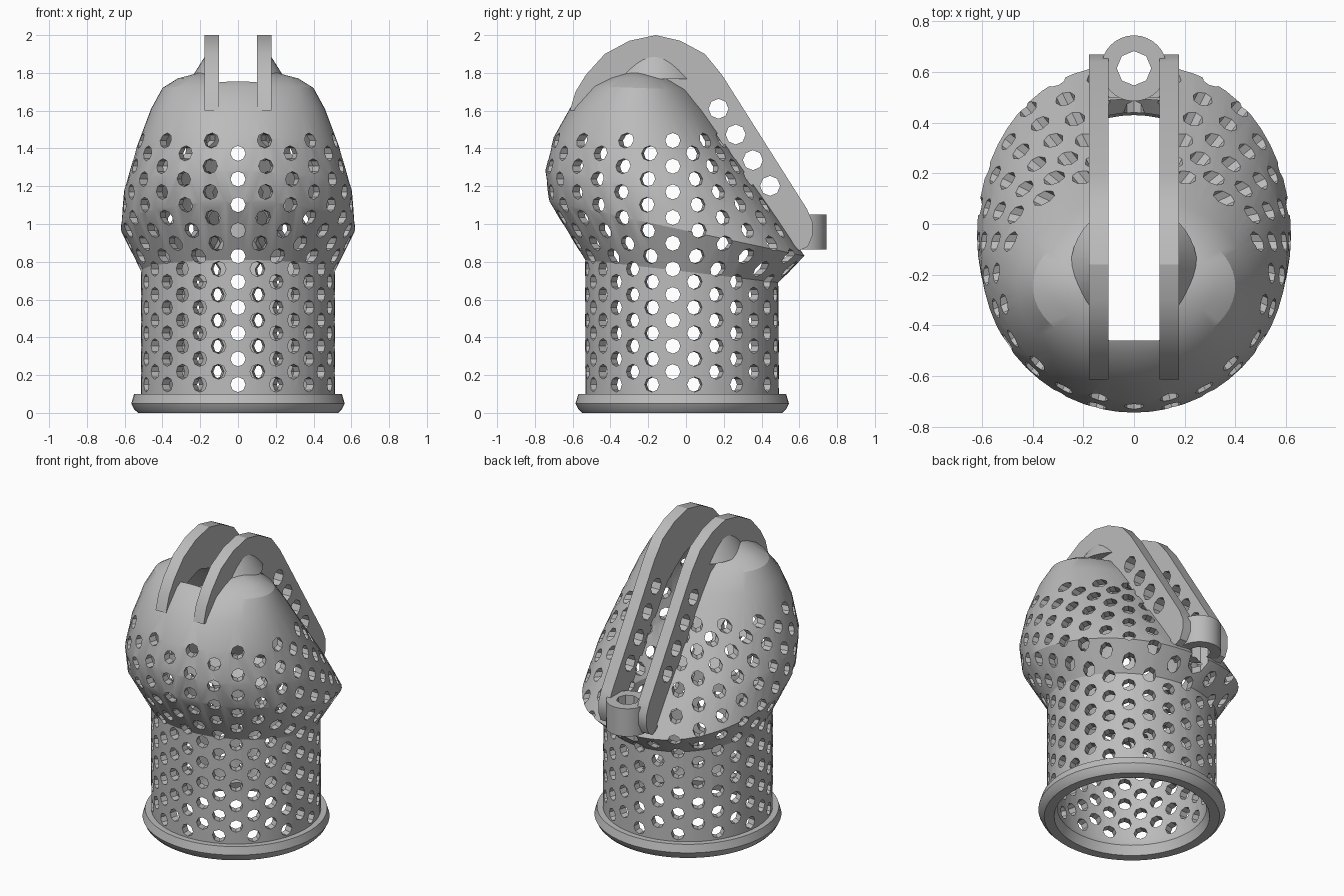
import bpy, bmesh, math
from mathutils import Matrix, Vector

if "Cube" in bpy.data.objects:
    bpy.data.objects.remove(bpy.data.objects["Cube"], do_unlink=True)

grey = bpy.data.materials.new("plain_grey")
grey.use_nodes = True
colour = (0.5, 0.5, 0.5, 1)
grey.diffuse_color = colour
grey.node_tree.nodes["Principled BSDF"].inputs["Base Color"].default_value = colour


def make(name, bm):
    bmesh.ops.recalc_face_normals(bm, faces=bm.faces)
    mesh = bpy.data.meshes.new(name)
    bm.to_mesh(mesh)
    bm.free()
    mesh.materials.append(grey)
    ob = bpy.data.objects.new(name, mesh)
    bpy.context.collection.objects.link(ob)
    return ob


def activate(ob):
    bpy.ops.object.select_all(action='DESELECT')
    ob.select_set(True)
    bpy.context.view_layer.objects.active = ob


def cut(ob, cutter):
    mod = ob.modifiers.new("cut", 'BOOLEAN')
    mod.operation = 'DIFFERENCE'
    mod.solver = 'EXACT'
    mod.object = cutter
    activate(ob)
    bpy.ops.object.modifier_apply(modifier=mod.name)


def smooth(ob):
    activate(ob)
    bpy.ops.object.shade_smooth_by_angle(angle=math.radians(25))


def rod(bm, radius, start, end, sides=8, end_radius=None):
    start, end = Vector(start), Vector(end)
    axis = end - start
    turn = axis.to_track_quat('Z', 'Y').to_matrix().to_4x4()
    top = radius if end_radius is None else end_radius
    bmesh.ops.create_cone(bm, cap_ends=True, segments=sides, radius1=radius, radius2=top,
                          depth=axis.length, matrix=Matrix.Translation((start + end) / 2) @ turn)


def loft(bm, rings, n=56):
    # each ring: front y, front z, back y, back z, half width, back fullness
    loops = []
    for fy, fz, by, bz, w, full in rings:
        loop = []
        for i in range(n):
            a = math.tau * i / n
            s, c = math.sin(a), math.cos(a)
            if c < 0:
                s = math.copysign(abs(s) ** full, s)
            t = (1 - c) / 2
            loop.append(bm.verts.new((w * s, fy + (by - fy) * t, fz + (bz - fz) * t)))
        loops.append(loop)
    for lo, hi in zip(loops, loops[1:]):
        for i in range(n):
            j = (i + 1) % n
            bm.faces.new((lo[i], lo[j], hi[j], hi[i]))
    bm.faces.new(loops[0])
    bm.faces.new(loops[-1])


def circle(r, z, cy=-0.02):
    return (cy - r, z, cy + r, z, r, 1)


# Hollow body: neck tube, base flange and tilted domed head in one shell
neck = (-0.535, 0.81, 0.49, 0.69, 0.513, 1)
head = [
    (-0.725, 1.12, 0.63, 0.83, 0.62, 0.85),
    (-0.745, 1.28, 0.47, 1.07, 0.603, 0.87),
    (-0.70, 1.46, 0.27, 1.36, 0.535, 0.9),
    (-0.61, 1.62, 0.11, 1.60, 0.46, 1),
    (-0.51, 1.73, 0.02, 1.71, 0.40, 1),
    (-0.42, 1.775, -0.07, 1.765, 0.32, 1),
    (-0.33, 1.805, -0.17, 1.80, 0.20, 1),
]


def inset(ring, d=0.05, drop=0.0):
    fy, fz, by, bz, w, full = ring
    return (fy + d, fz - drop, by - d, bz - drop, w - d, full)


inner = [inset(r, drop=0.05 if r[1] > 1.65 else 0.01) for r in reversed(head)]
rings = inner + [inset(neck)]
rings += [circle(r, z) for r, z in ((0.463, 0.1), (0.45, 0.06), (0.47, 0.0), (0.53, 0.0), (0.55, 0.02),
                                    (0.565, 0.05), (0.55, 0.1), (0.513, 0.1))]
rings += [neck] + head
bm = bmesh.new()
loft(bm, rings)
body = make("perforated_body", bm)

# Staggered round perforations, radiating from the body axis
bm = bmesh.new()
COLUMNS, AXIS_Y = 28, -0.07
for k in range(COLUMNS):
    a = math.tau * k / COLUMNS
    d = Vector((math.sin(a), -math.cos(a), 0))
    for row in range(10):
        base = Vector((0, AXIS_Y, 0.15 + 0.136 * row + 0.068 * (k % 2)))
        rod(bm, 0.04, base + d * 0.19, base + d * 0.95)
holes = make("perforation_cutter", bm)

# Slot between the two ribs
bm = bmesh.new()
bmesh.ops.create_cube(bm, size=1, matrix=Matrix.Translation((0, 0.02, 1.6)) @ Matrix.Diagonal((0.205, 0.96, 1.3, 1)))
slot = make("slot_cutter", bm)

# Bore under the eyelet
bm = bmesh.new()
rod(bm, 0.068, (0, 0.615, 0.6), (0, 0.615, 1.2))
bore = make("bore_cutter", bm)

# Conical boss on the crown
bm = bmesh.new()
rod(bm, 0.25, (0, -0.17, 1.767), (0, -0.17, 1.96), 40, 0.13)
boss = make("crown_boss", bm)

for cutter in (holes, slot, bore):
    cut(body, cutter)
cut(boss, slot)

# Pair of curved ribs with a row of holes
outline = [(-0.615, 1.6), (-0.585, 1.7), (-0.53, 1.79), (-0.43, 1.90), (-0.30, 1.97), (-0.16, 2.0),
           (-0.03, 1.97), (0.10, 1.90), (0.19, 1.79), (0.64, 1.08), (0.67, 1.01), (0.67, 0.94),
           (0.645, 0.88), (0.60, 0.86), (0.55, 0.90), (0.06, 1.62), (-0.04, 1.71), (-0.25, 1.765),
           (-0.46, 1.73), (-0.58, 1.6)]
bm = bmesh.new()
for i in range(4):
    y, z = 0.172 + 0.091 * i, 1.61 - 0.136 * i
    rod(bm, 0.053, (-0.3, y, z), (0.3, y, z))
rib_holes = make("rib_hole_cutter", bm)

ribs = []
for side, x in (("left", 0.1), ("right", -0.177)):
    bm = bmesh.new()
    face = bm.faces.new([bm.verts.new((x, y, z)) for y, z in outline])
    ext = bmesh.ops.extrude_face_region(bm, geom=[face], use_keep_orig=True)
    moved = [v for v in ext["geom"] if isinstance(v, bmesh.types.BMVert)]
    bmesh.ops.translate(bm, verts=moved, vec=(0.077, 0, 0))
    rib = make(side + "_rib", bm)
    cut(rib, rib_holes)
    ribs.append(rib)

# Eyelet joining the rib ends at the back
bm = bmesh.new()
rod(bm, 0.13, (0, 0.615, 0.865), (0, 0.615, 1.05), 32)
eyelet = make("back_eyelet", bm)
cut(eyelet, bore)

for ob in [body, boss, eyelet] + ribs:
    smooth(ob)
for cutter in (holes, slot, bore, rib_holes):
    bpy.data.objects.remove(cutter, do_unlink=True)
